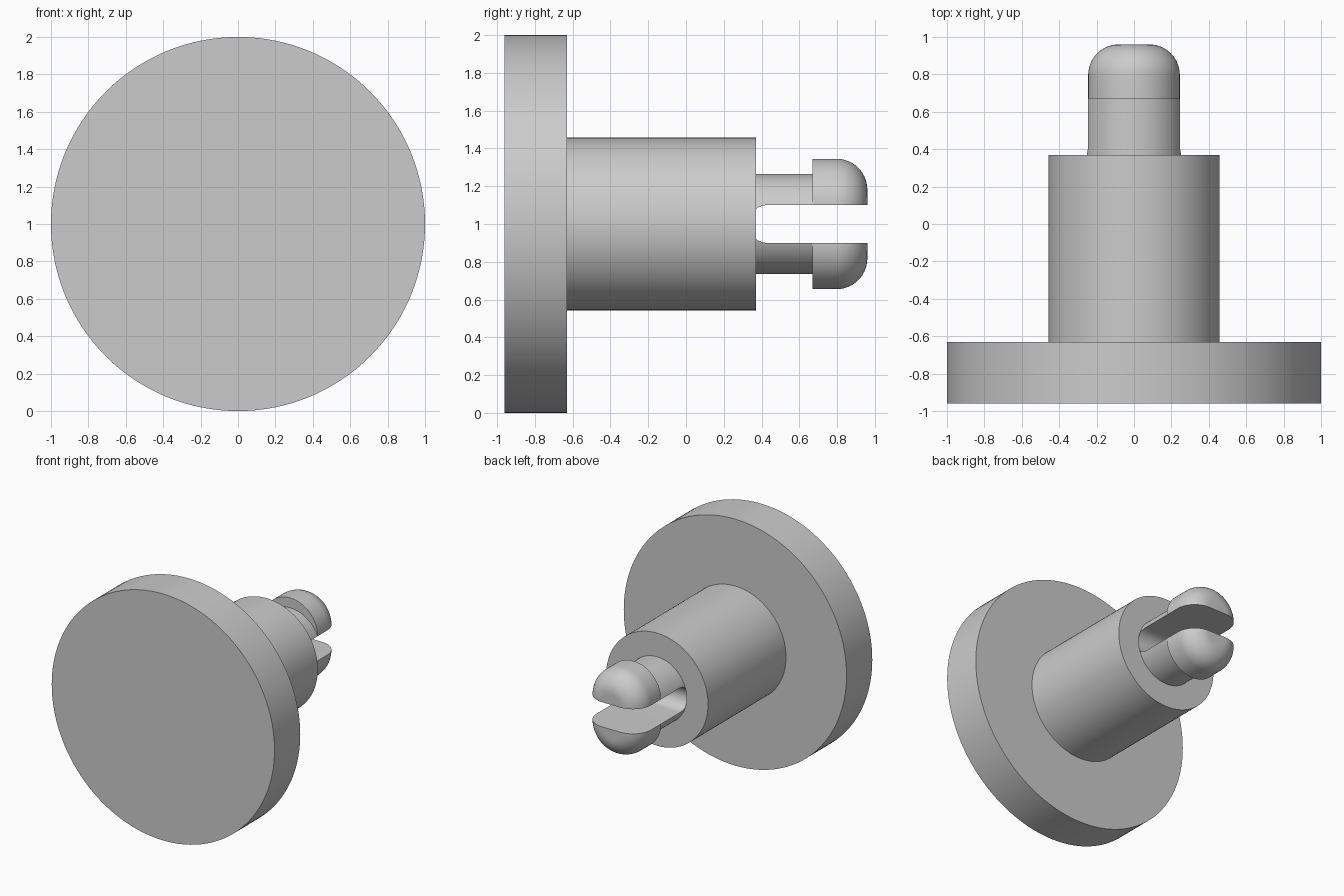
import bpy, bmesh
from math import pi, sin, cos, radians
from mathutils import Vector, Matrix

default = bpy.data.objects.get("Cube")
if default:
    bpy.data.objects.remove(default, do_unlink=True)

grey = bpy.data.materials.new("plain grey")
grey.use_nodes = True
grey.diffuse_color = (0.6, 0.6, 0.6, 1)
grey.node_tree.nodes["Principled BSDF"].inputs["Base Color"].default_value = (0.6, 0.6, 0.6, 1)

CENTRE = 1.0       # height of the main axis
SLOT = 0.1         # half the gap between the prongs
STEM_R = 0.265


def finish(name, bm):
    bmesh.ops.remove_doubles(bm, verts=bm.verts, dist=1e-5)
    bmesh.ops.recalc_face_normals(bm, faces=bm.faces)
    mesh = bpy.data.meshes.new(name)
    bm.to_mesh(mesh)
    bm.free()
    mesh.materials.append(grey)
    ob = bpy.data.objects.new(name, mesh)
    bpy.context.collection.objects.link(ob)
    return ob


def lathe(profile, z, steps=96):
    """Revolve (radius, y) points about the y direction at height z."""
    bm = bmesh.new()
    verts = [bm.verts.new((r, y, z)) for r, y in profile]
    edges = [bm.edges.new(pair) for pair in zip(verts, verts[1:])]
    bmesh.ops.spin(bm, geom=verts + edges, cent=(0, 0, z), axis=(0, 1, 0),
                   angle=2 * pi, steps=steps, use_duplicate=False)
    bmesh.ops.remove_doubles(bm, verts=bm.verts, dist=1e-5)
    return bm


def smooth(ob):
    bpy.ops.object.select_all(action="DESELECT")
    ob.select_set(True)
    bpy.context.view_layer.objects.active = ob
    bpy.ops.object.shade_smooth_by_angle(angle=radians(30))


# Wide disc
disc = finish("disc", lathe([(0, -0.96), (1, -0.96), (1, -0.63), (0, -0.63)], CENTRE, 128))

# Thick shaft with a shallow socket for the stem
shaft = finish("shaft", lathe([(0, -0.63), (0.457, -0.63), (0.457, 0.37),
                               (STEM_R, 0.37), (STEM_R, 0.32), (0, 0.32)], CENTRE))

# Stem split by a round-bottomed slot
stem = finish("split_stem", lathe([(0, 0.32), (STEM_R, 0.32), (STEM_R, 0.67), (0, 0.67)], CENTRE))
bm = bmesh.new()
arc = [(0.43 - SLOT * sin(a), SLOT * cos(a)) for a in (pi * i / 24 for i in range(25))]
outline = [(1.2, SLOT)] + arc + [(1.2, -SLOT)]
face = bm.faces.new([bm.verts.new((-0.5, y, CENTRE + z)) for y, z in outline])
extruded = bmesh.ops.extrude_face_region(bm, geom=[face])["geom"]
bmesh.ops.translate(bm, vec=(1, 0, 0), verts=[v for v in extruded if isinstance(v, bmesh.types.BMVert)])
cutter = finish("slot_cutter", bm)
cutter.hide_render = True
cutter.hide_set(True)
cut = stem.modifiers.new("slot", "BOOLEAN")
cut.operation = "DIFFERENCE"
cut.solver = "EXACT"
cut.object = cutter
bpy.context.view_layer.objects.active = stem
bpy.ops.object.modifier_apply(modifier=cut.name)
bpy.data.objects.remove(cutter, do_unlink=True)

# Half-round snap heads with a rounded tip
HEAD_R, ROUND = 0.245, 0.163
tip = [(HEAD_R - ROUND + ROUND * cos(a), 0.96 - ROUND + ROUND * sin(a))
       for a in (pi / 2 * i / 14 for i in range(15))]
heads = []
for name, side in (("upper_head", 1), ("lower_head", -1)):
    z = CENTRE + side * SLOT
    bm = lathe([(0, 0.67), (HEAD_R, 0.67)] + tip + [(0, 0.96)], z)
    bmesh.ops.bisect_plane(bm, geom=bm.verts[:] + bm.edges[:] + bm.faces[:], dist=1e-5,
                           plane_co=(0, 0, z), plane_no=(0, 0, -side), clear_outer=True)
    bmesh.ops.holes_fill(bm, edges=[e for e in bm.edges if e.is_boundary], sides=0)
    heads.append(finish(name, bm))

for ob in [disc, shaft, stem] + heads:
    smooth(ob)
